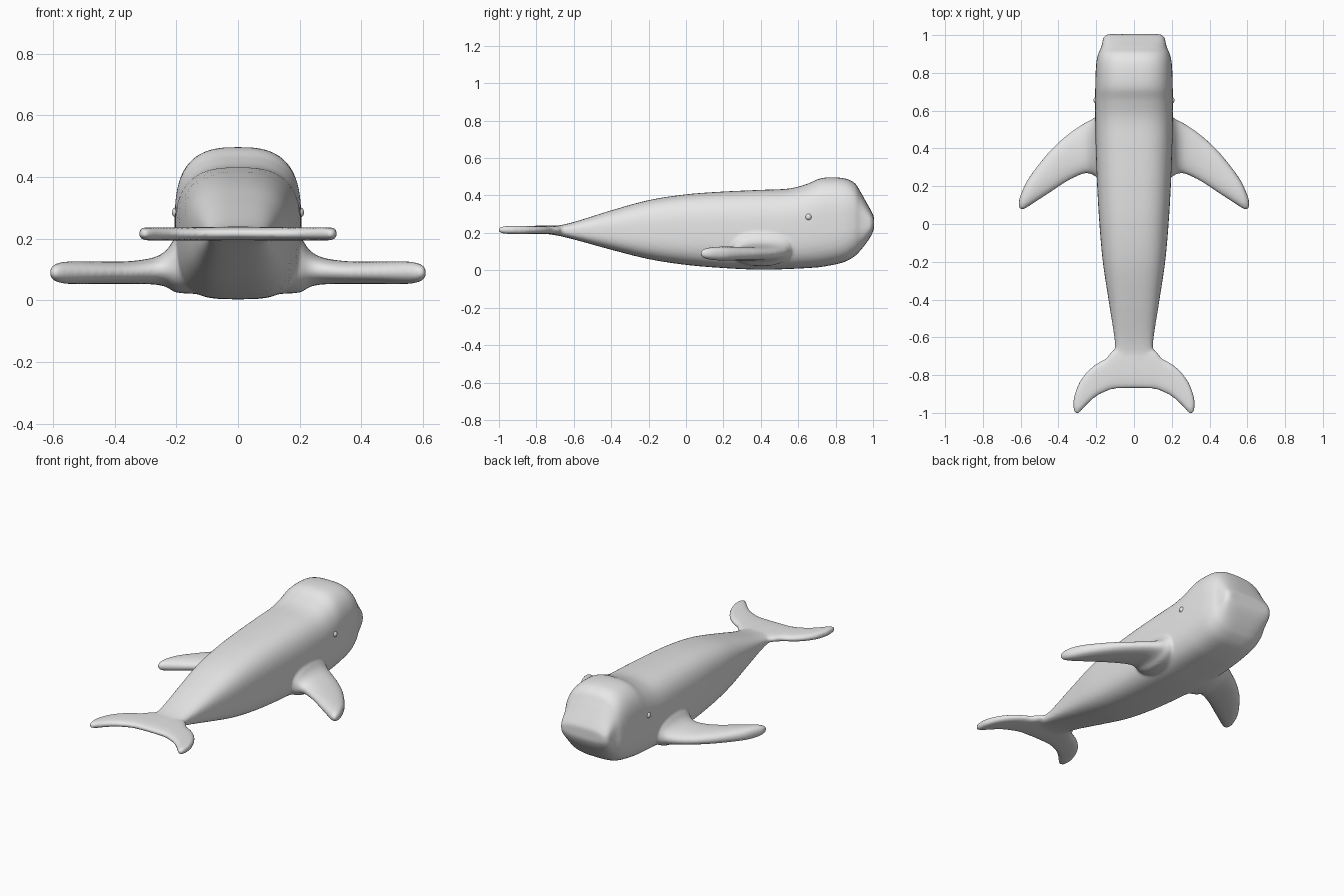
import bpy, bmesh, math
from mathutils import Vector

if "Cube" in bpy.data.objects:
    bpy.data.objects.remove(bpy.data.objects["Cube"])

grey = bpy.data.materials.new("whale_grey")
grey.diffuse_color = (0.8, 0.8, 0.8, 1)
grey.use_nodes = True
grey.node_tree.nodes["Principled BSDF"].inputs["Base Color"].default_value = grey.diffuse_color


def spline(rows, steps=5):
    """Smoothly interpolate rows of section values (Catmull-Rom)."""
    out = []
    for i in range(len(rows) - 1):
        p = [Vector(rows[min(max(i + k, 0), len(rows) - 1)]) for k in (-1, 0, 1, 2)]
        for s in range(steps):
            t = s / steps
            out.append(p[1] + (p[2] - p[0]) * 0.5 * t
                       + (p[0] - 2.5 * p[1] + 2 * p[2] - 0.5 * p[3]) * t * t
                       + (1.5 * (p[1] - p[2]) + 0.5 * (p[3] - p[0])) * t ** 3)
    out.append(Vector(rows[-1]))
    return out


def superellipse(n, upper, lower):
    """Unit rounded-box outline with separate top and bottom squareness."""
    pts = []
    for i in range(n):
        a = 2 * math.pi * i / n
        c, s = math.cos(a), math.sin(a)
        e = 2 / (upper if s > 0 else lower)
        pts.append((math.copysign(abs(c) ** e, c), math.copysign(abs(s) ** e, s)))
    return pts


def loft(bm, rings):
    """Closed skin over a list of point rings."""
    vs = [[bm.verts.new(p) for p in r] for r in rings]
    n = len(vs[0])
    for a, b in zip(vs, vs[1:]):
        for i in range(n):
            j = (i + 1) % n
            bm.faces.new((a[i], a[j], b[j], b[i]))
    bm.faces.new(vs[0][::-1])
    bm.faces.new(vs[-1])


def add_limb(bm, rows, side, square):
    """Flat limb growing sideways: rows are x, y_min, y_max, z_min, z_max."""
    shape = superellipse(32, square, square)
    loft(bm, [[(side * x, (y0 + y1) / 2 + u * (y1 - y0) / 2,
                (z0 + z1) / 2 + v * (z1 - z0) / 2) for u, v in shape]
              for x, y0, y1, z0, z1 in spline(rows)])


# Body sections: y, z_bottom, z_top, half width
body = [(-0.80, .200, .236, .085), (-0.70, .188, .238, .098), (-0.60, .165, .258, .104),
        (-0.40, .110, .320, .135), (-0.20, .060, .375, .165), (0.0, .029, .406, .183),
        (0.20, .012, .421, .195), (0.40, .003, .430, .203), (0.55, .007, .437, .206),
        (0.65, .012, .463, .206), (0.73, .019, .494, .205), (0.84, .042, .493, .201),
        (0.90, .074, .468, .190), (0.93, .103, .425, .176), (0.96, .140, .372, .168),
        (0.99, .185, .318, .160), (1.005, .220, .288, .140)]

# Pectoral fin sections, flared at the root
fin = [(.13, .22, .57, .02, .24), (.20, .25, .565, .025, .205), (.23, .265, .55, .042, .165),
       (.27, .265, .53, .051, .14), (.35, .228, .475, .053, .127), (.45, .163, .382, .053, .126),
       (.55, .098, .255, .053, .126), (.59, .076, .18, .060, .119), (.61, .085, .125, .075, .104)]

# Tail fluke sections
fluke = [(-.02, -.87, -.60, .194, .240), (.10, -.873, -.66, .194, .238),
         (.15, -.888, -.712, .194, .237), (.20, -.913, -.74, .194, .237),
         (.25, -.957, -.783, .194, .237), (.29, -1.0, -.84, .194, .237),
         (.31, -1.002, -.89, .197, .235), (.321, -.98, -.93, .205, .228)]

bm = bmesh.new()
section = superellipse(56, 2.8, 3.3)
loft(bm, [[(u * w, y, (z0 + z1) / 2 + v * (z1 - z0) / 2) for u, v in section]
          for y, z0, z1, w in spline(body)])
for side in (-1, 1):
    add_limb(bm, fin, side, 2.3)
    add_limb(bm, fluke, side, 2.8)
mesh = bpy.data.meshes.new("whale_body")
bm.to_mesh(mesh)
bm.free()
mesh.materials.append(grey)
whale = bpy.data.objects.new("whale_body", mesh)
bpy.context.collection.objects.link(whale)

# Fuse body, fins and fluke into one blended skin
remesh = whale.modifiers.new("fuse", 'REMESH')
remesh.mode = 'VOXEL'
remesh.voxel_size = 0.009
remesh.use_smooth_shade = True
smooth = whale.modifiers.new("blend", 'SMOOTH')
smooth.factor = 0.5
smooth.iterations = 6

# Eyes
for side, name in ((-1, "left_eye"), (1, "right_eye")):
    bpy.ops.mesh.primitive_uv_sphere_add(segments=20, ring_count=12, radius=0.018,
                                         location=(side * 0.197, 0.655, 0.285))
    eye = bpy.context.object
    eye.name = name
    eye.data.materials.append(grey)
    bpy.ops.object.shade_smooth()
